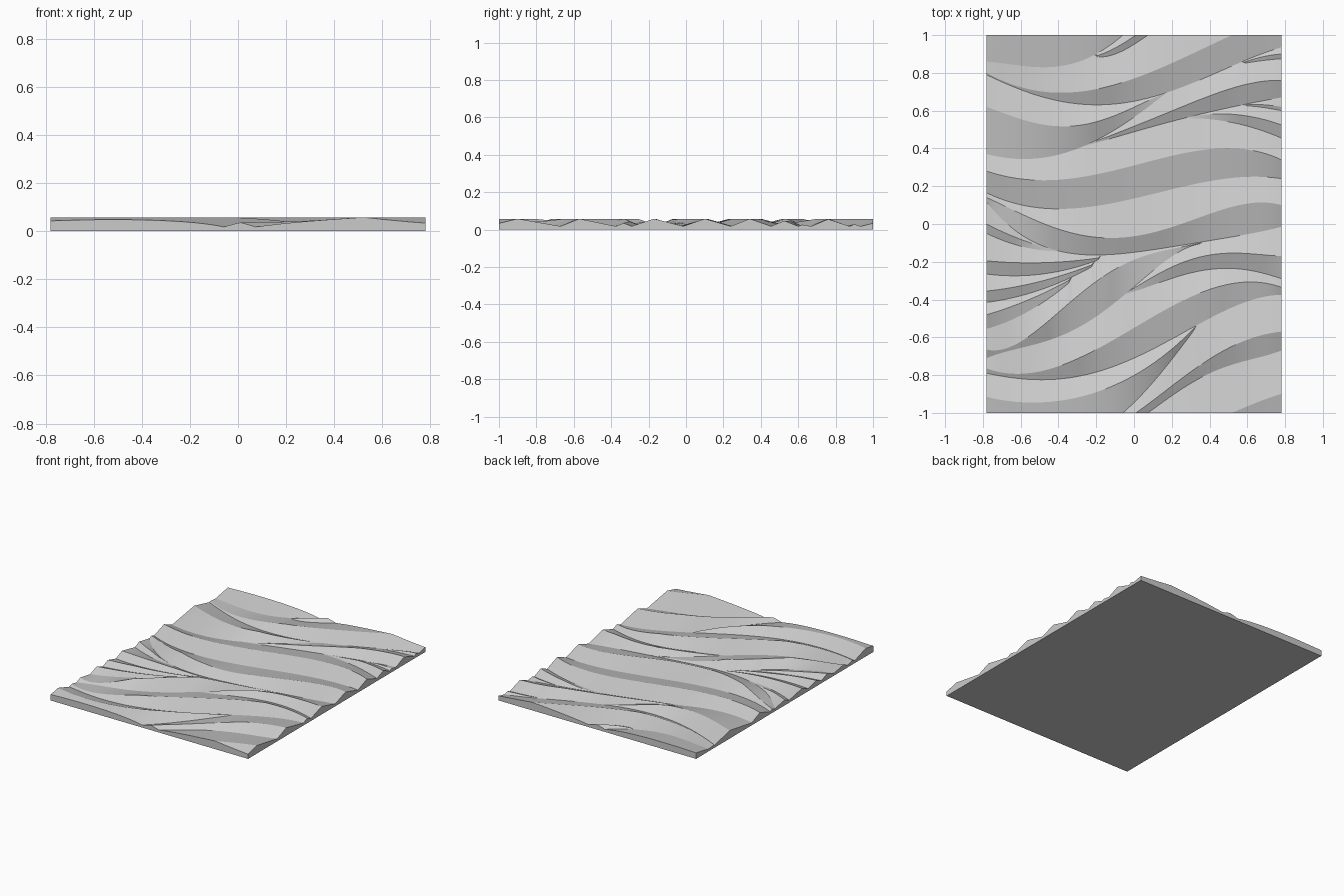
import bpy, bmesh, math

if "Cube" in bpy.data.objects:
    bpy.data.objects.remove(bpy.data.objects["Cube"])

HALF_X, HALF_Y = 0.78, 1.0
LOW, HIGH, SLOPE = 0.018, 0.058, 0.42
COLUMNS = 90
bands = []


def band(x0, x1, valley, ridge):
    """A steep wave face: valley line below, ridge line above, y at even x steps."""
    bands.append((x0, x1, valley, ridge))


def smooth(x0, x1, ys, x):
    """Smooth polynomial through evenly spaced values."""
    n = len(ys) - 1
    t = (x - x0) / (x1 - x0) * n
    return sum(y * math.prod((t - j) / (i - j) for j in range(n + 1) if j != i)
               for i, y in enumerate(ys))


# wave faces from front to back; short ones fork off the valley behind them
L, R = -HALF_X, HALF_X
band(-.20, R, (-1.115, -1.02, -.85, -.74, -.67), (-1.11, -.975, -.79, -.64, -.57))
band(L, .32, (-1.14, -1.17, -1.115, -.90, -.56), (-.915, -.945, -.90, -.775, -.55))
band(L, R, (-.79, -.82, -.71, -.505, -.375), (-.765, -.75, -.55, -.35, -.335))
band(-.04, R, (-.37, -.30, -.245, -.24, -.29), (-.365, -.245, -.17, -.155, -.17))
band(L, .35, (-.71, -.63, -.50, -.275, -.105), (-.665, -.55, -.315, -.165, -.10))
band(L, -.33, (-.555, -.46, -.30), (-.48, -.40, -.29))
band(L, -.22, (-.415, -.35, -.225), (-.355, -.305, -.215))
band(L, -.19, (-.265, -.265, -.19), (-.195, -.205, -.18))
band(L, -.40, (-.05, -.12, -.145), (0, -.085, -.14))
band(L, R, (.115, -.145, -.15, -.09, -.015), (.14, -.03, -.065, .05, .10))
band(L, R, (.165, .08, .135, .225, .24), (.28, .235, .31, .395, .34))
band(.28, R, (.56, .535, .455), (.565, .58, .525))
band(.57, R, (.628, .618, .60), (.63, .632, .62))
band(-.25, R, (.415, .49, .56, .62, .67), (.42, .52, .625, .72, .76))
band(L, .16, (.37, .345, .395, .515, .685), (.62, .54, .52, .585, .69))
band(.58, R, (.850, .865, .875), (.855, .885, .90))
band(L, R, (.79, .65, .65, .78, .935), (.80, .695, .77, .94, 1.10))


def column(x):
    """Cross-section at x, back to front; the pattern repeats every 2 units in y."""
    pts, above = [], 3.2
    for shift in (2, 0, -2):
        for x0, x1, valley, ridge in reversed(bands):
            v = r = above
            if x0 - 1e-6 <= x <= x1 + 1e-6:
                r = min(above, smooth(x0, x1, ridge, x) + shift)
                v = min(r, smooth(x0, x1, valley, x) + shift)
            rise = min(HIGH - LOW, SLOPE * (r - v), SLOPE * (above - r))
            pts += [(x, r, LOW + rise), (x, v, LOW)]
            above = v
    return pts


# rippled top surface
bm = bmesh.new()
cols = [[bm.verts.new(p) for p in column(L + (R - L) * i / COLUMNS)]
        for i in range(COLUMNS + 1)]
for a, b in zip(cols, cols[1:]):
    for j in range(len(a) - 1):
        bm.faces.new((a[j], a[j + 1], b[j + 1], b[j]))
bmesh.ops.remove_doubles(bm, verts=bm.verts, dist=1e-5)

# trim to the panel length
for s in (-1, 1):
    bmesh.ops.bisect_plane(bm, geom=bm.verts[:] + bm.edges[:] + bm.faces[:],
                           plane_co=(0, s * HALF_Y, 0), plane_no=(0, s, 0),
                           clear_outer=True)

# side walls and flat back
rim = [e for e in bm.edges if e.is_boundary]
ext = bmesh.ops.extrude_edge_only(bm, edges=rim)["geom"]
for v in ext:
    if isinstance(v, bmesh.types.BMVert):
        v.co.z = 0
floor = [e for e in bm.edges if e.is_boundary and all(v.co.z < 1e-6 for v in e.verts)]
bmesh.ops.edgeloop_fill(bm, edges=floor)
bmesh.ops.recalc_face_normals(bm, faces=bm.faces)

mesh = bpy.data.meshes.new("wave_panel")
bm.to_mesh(mesh)
bm.free()
panel = bpy.data.objects.new("wave_panel", mesh)
bpy.context.collection.objects.link(panel)
bpy.context.view_layer.objects.active = panel
panel.select_set(True)
bpy.ops.object.shade_smooth_by_angle(angle=math.radians(12))
